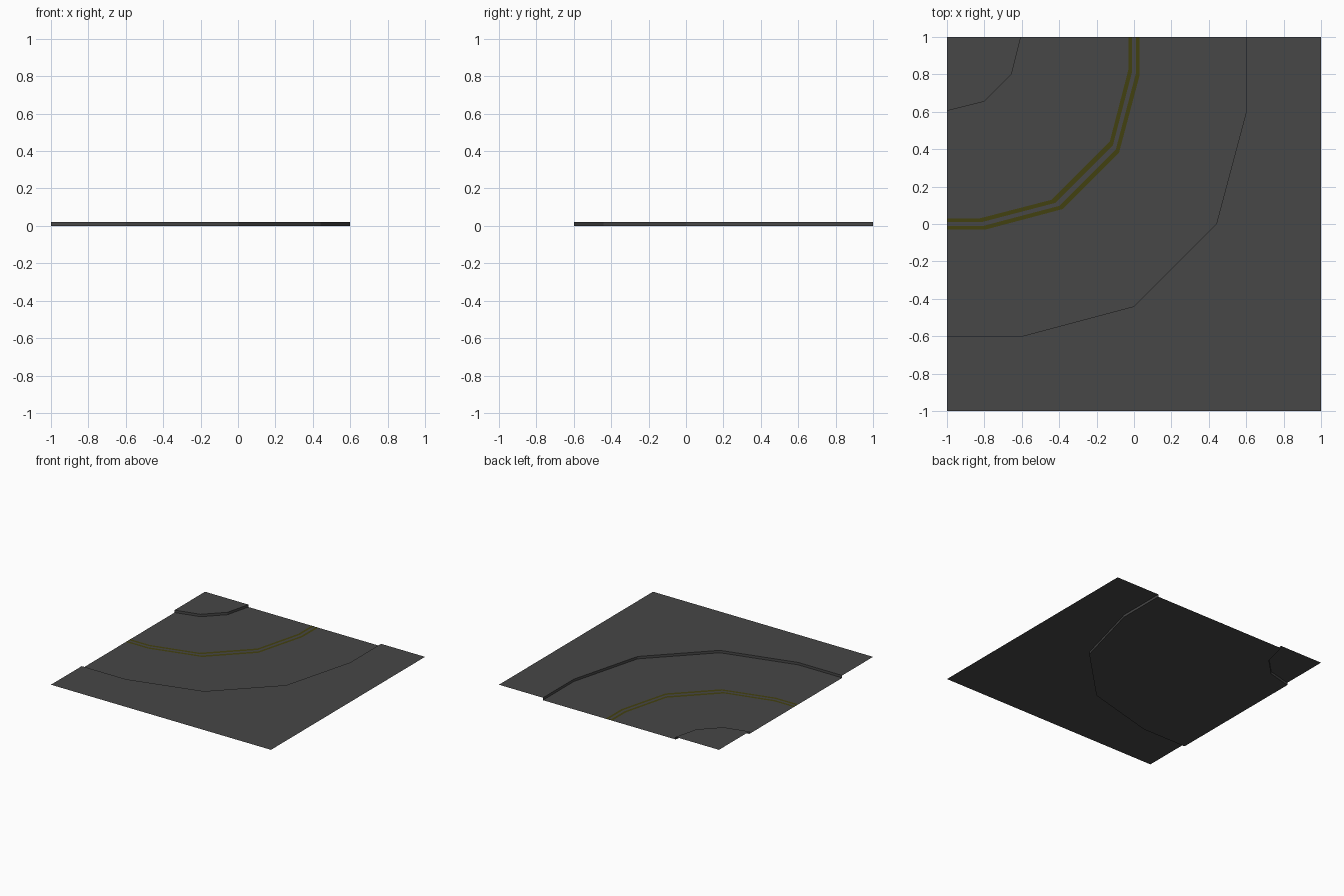
import bpy, bmesh

if "Cube" in bpy.data.objects:
    bpy.data.objects.remove(bpy.data.objects["Cube"])

CURB_H = 0.02


def material(name, rgb):
    m = bpy.data.materials.new(name)
    m.diffuse_color = (*rgb, 1)
    m.use_nodes = True
    m.node_tree.nodes["Principled BSDF"].inputs["Base Color"].default_value = m.diffuse_color
    return m


grey = material("asphalt grey", (0.063, 0.063, 0.063))
yellow = material("lane yellow", (0.055, 0.052, 0.005))


def mirrored(half):
    """Complete a path by reflecting it across the tile diagonal."""
    return half + [(-y, -x) for x, y in reversed(half)]


def add_object(name, bm, mat):
    me = bpy.data.meshes.new(name)
    bm.to_mesh(me)
    bm.free()
    me.materials.append(mat)
    ob = bpy.data.objects.new(name, me)
    bpy.context.collection.objects.link(ob)


def sheet(name, outline, z, mat, curb=()):
    """Flat upward sheet, with optional curb wall dropping from a path to z = 0."""
    bm = bmesh.new()
    f = bm.faces.new([bm.verts.new((x, y, z)) for x, y in outline])
    f.normal_update()
    if f.normal.z < 0:
        f.normal_flip()
    bmesh.ops.triangulate(bm, faces=[f])
    for (ax, ay), (bx, by) in zip(curb, curb[1:]):
        bm.faces.new([bm.verts.new(p) for p in
                      ((ax, ay, 0), (bx, by, 0), (bx, by, z), (ax, ay, z))])
    add_object(name, bm, mat)


inner = mirrored([(-0.605, 1), (-0.655, 0.8)])
outer = mirrored([(0.6, 1), (0.6, 0.6), (0.44, 0)])

# road bed and the two raised pavements
sheet("road", outer + inner[::-1], 0, grey)
sheet("inner_pavement", inner + [(-1, 1)], CURB_H, grey, inner[::-1])
sheet("outer_pavement", outer + [(-1, -1), (1, -1), (1, 1)], CURB_H, grey, outer)

# double centre line: each stripe lies between two offset copies of the bend
def bend(d):
    return mirrored([(d, 1), (d, 0.81 - 0.5 * d), (-0.105 + 0.82 * d, 0.41 - d)])


for name, d in (("inner_lane_line", -0.02), ("outer_lane_line", 0.02)):
    sheet(name, bend(d - 0.01) + bend(d + 0.01)[::-1], 0.0008, yellow)
